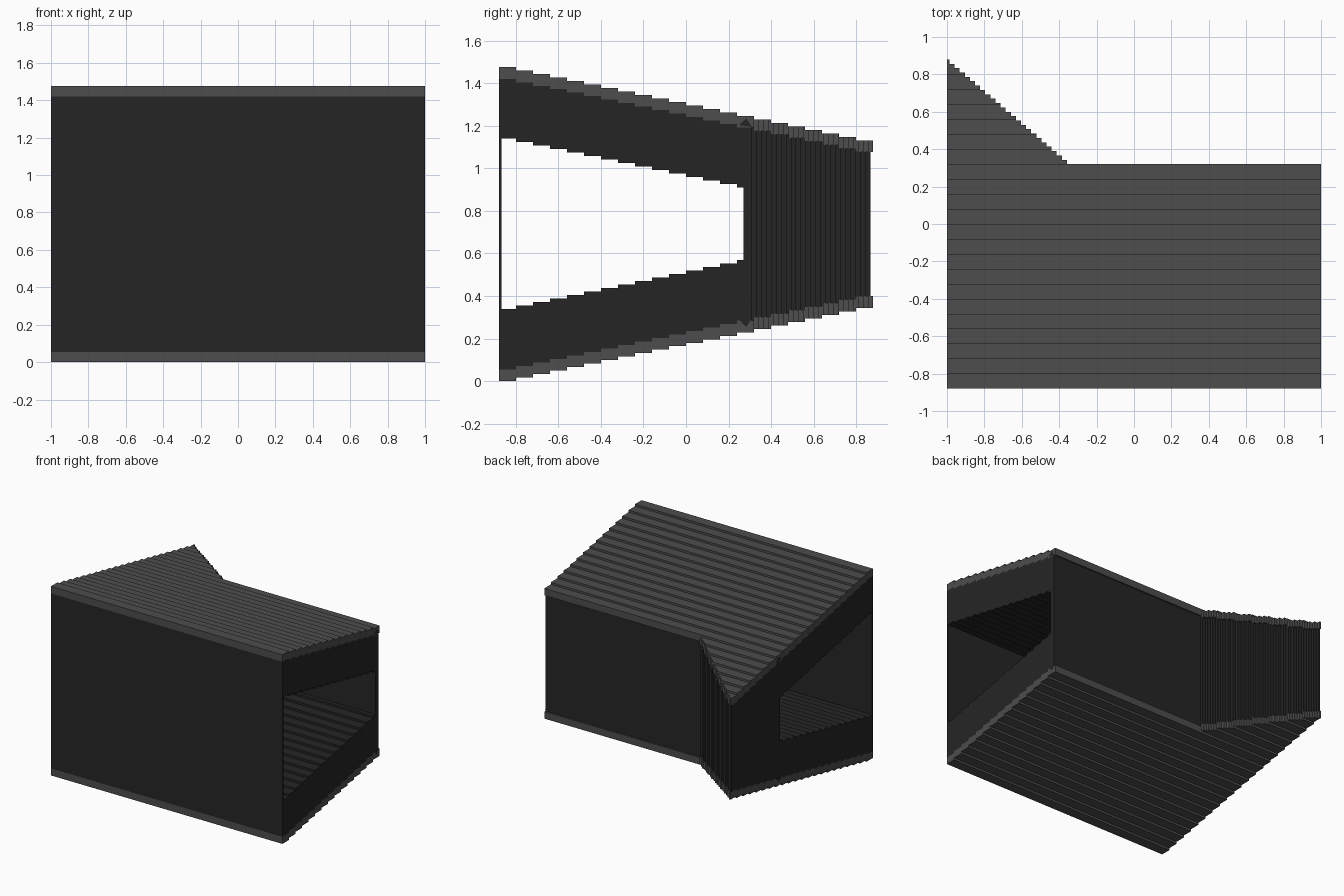
import bpy, bmesh

if "Cube" in bpy.data.objects:
    bpy.data.objects.remove(bpy.data.objects["Cube"])

STEP, RISE, N = 0.08, 0.0164, 22
Y0, Y1 = -0.88, 0.88


def material(name, v):
    m = bpy.data.materials.new(name)
    m.diffuse_color = (v, v, v, 1)
    m.use_nodes = True
    m.node_tree.nodes["Principled BSDF"].inputs["Base Color"].default_value = m.diffuse_color
    return m


slab_grey = material("slab grey", 0.074)
wall_dark = material("wall charcoal", 0.0185)


def prism(name, pts, axis, a, b, mat):
    """Extrude a 2D outline: (y, z) along x, or (x, y) along z."""
    bm = bmesh.new()
    place = (lambda p, t: (t, p[0], p[1])) if axis == 'X' else (lambda p, t: (p[0], p[1], t))
    lo = [bm.verts.new(place(p, a)) for p in pts]
    hi = [bm.verts.new(place(p, b)) for p in pts]
    bm.faces.new(lo)
    bm.faces.new(hi[::-1])
    n = len(pts)
    for i in range(n):
        j = (i + 1) % n
        bm.faces.new((lo[i], hi[i], hi[j], lo[j]))
    bmesh.ops.recalc_face_normals(bm, faces=bm.faces)
    me = bpy.data.meshes.new(name)
    bm.to_mesh(me)
    bm.free()
    me.materials.append(mat)
    ob = bpy.data.objects.new(name, me)
    bpy.context.collection.objects.link(ob)
    return ob


def stepped(name, ya, yb, bottom, top, mat):
    """Band between two stepped lines; each is (start height, rise per step)."""
    low, high = [], []
    for i in range(N):
        a, b = max(ya, Y0 + i * STEP), min(yb, Y0 + (i + 1) * STEP)
        if b - a < 1e-5:
            continue
        for y in (a, b):
            low.append((y, bottom[0] + bottom[1] * i))
            high.append((y, top[0] + top[1] * i))
    return prism(name, low + high[::-1], 'X', -1, 1, mat)


def trim_plan(ob, inset, mat):
    """Keep only the plan outline: straight back edge plus a toothed diagonal."""
    rows = 24
    yb, yt, xb = 0.32 - inset, 0.88 - inset, -0.345
    pts = [(-1.2, -1.2), (1.2, -1.2), (1.2, yb)]
    for i in range(rows):
        x = xb + (-1 - xb) * (i + 0.5) / rows
        pts.append((x, yb + (yt - yb) * i / rows))
        pts.append((x, yb + (yt - yb) * (i + 1) / rows + (0.05 if i == rows - 1 and inset == 0 else 0)))
    pts.append((-1.2, pts[-1][1]))
    cutter = prism("plan_cutter", pts, 'Z', -0.5, 2, mat)
    cutter.hide_render = True
    mod = ob.modifiers.new("trim", 'BOOLEAN')
    mod.operation, mod.solver, mod.object = 'INTERSECT', 'EXACT', cutter
    bpy.context.view_layer.objects.active = ob
    bpy.ops.object.modifier_apply(modifier=mod.name)
    bpy.data.objects.remove(cutter)


# Tilted roof and floor slabs
trim_plan(stepped("roof_slab", Y0, Y1, (1.421, -RISE), (1.476, -RISE), slab_grey), 0, slab_grey)
trim_plan(stepped("floor_slab", Y0, Y1, (0, RISE), (0.055, RISE), slab_grey), 0, slab_grey)

# Thick lower and upper linings of the open tunnel
stepped("lower_lining", -0.87, 0.27, (0.055, RISE), (0.34, RISE), wall_dark)
stepped("upper_lining", -0.87, 0.27, (1.14, -RISE), (1.421, -RISE), wall_dark)

# Back wall with the angled corner block
trim_plan(stepped("back_wall", 0.27, 0.88, (0.055, RISE), (1.421, -RISE), wall_dark), 0.012, wall_dark)

# Flush front wall
prism("front_wall", [(-0.88, 0.055), (-0.868, 0.055), (-0.868, 1.421), (-0.88, 1.421)], 'X', -1, 1, wall_dark)

# Small pointed wall ends that show over the slab edges
for name, z, d in (("upper_wall_tip", 1.185, 1), ("lower_wall_tip", 0.305, -1)):
    for s in (-1, 1):
        prism(name, [(0.25, z + d * 0.018), (0.31, z + d * 0.01), (0.283, z + d * 0.05)],
              'X', s * 0.99, s * 1.001, wall_dark)
